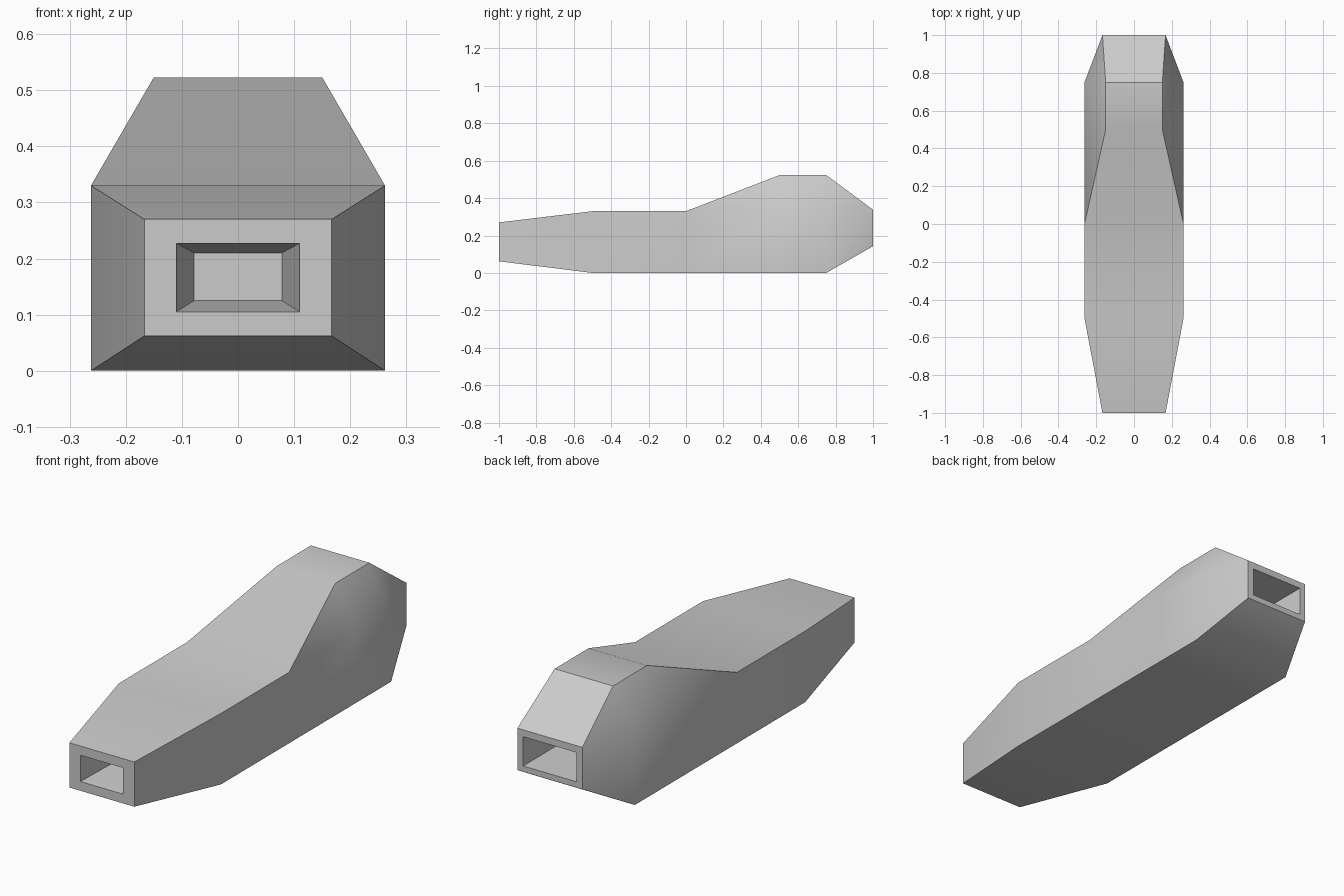
import bpy
import bmesh
import math

cube = bpy.data.objects.get("Cube")
if cube:
    bpy.data.objects.remove(cube, do_unlink=True)

# One grey paint for the whole shell
paint = bpy.data.materials.new("plain_grey")
paint.use_nodes = True
grey = (0.6, 0.6, 0.6, 1)
paint.diffuse_color = grey
paint.node_tree.nodes["Principled BSDF"].inputs["Base Color"].default_value = grey

# Cross-sections: y, half width, bottom, shoulder height, half width of top, top
FULL, ROOF = 0.262, 0.15
STATIONS = [
    (-0.75, 0.078, 0.125, 0.21, 0.078, 0.21),    # front recess floor
    (-1.0, 0.11, 0.105, 0.227, 0.11, 0.227),     # front recess rim
    (-1.0, 0.167, 0.062, 0.27, 0.167, 0.27),     # nose
    (-0.5, FULL, 0, 0.33, FULL, 0.33),
    (0.0, FULL, 0, 0.33, FULL, 0.33),
    (0.5, FULL, 0, 0.33, ROOF, 0.523),           # hump
    (0.75, FULL, 0, 0.33, ROOF, 0.523),
    (1.0, 0.167, 0.143, 0.338, 0.167, 0.338),    # tail
    (1.0, 0.137, 0.17, 0.306, 0.137, 0.306),     # rear recess rim
    (0.65, 0.125, 0.18, 0.296, 0.125, 0.296),    # rear recess floor
]


def section(bm, y, wide, low, shoulder, roof, top):
    """Ring of six corners; the shoulder and top share a vertex where they meet."""
    right = [bm.verts.new((wide, y, low)), bm.verts.new((wide, y, shoulder))]
    left = [bm.verts.new((-wide, y, low)), bm.verts.new((-wide, y, shoulder))]
    if top > shoulder:
        right.append(bm.verts.new((roof, y, top)))
        left.append(bm.verts.new((-roof, y, top)))
    else:
        right.append(right[-1])
        left.append(left[-1])
    return right + left[::-1]


def add_face(bm, corners):
    unique = list(dict.fromkeys(corners))
    if len(unique) > 2:
        bm.faces.new(unique)


# Body: loft through the sections, turning inward at both ends
bm = bmesh.new()
rings = [section(bm, *s) for s in STATIONS]
for a, b in zip(rings, rings[1:]):
    for i in range(6):
        j = (i + 1) % 6
        add_face(bm, [a[i], a[j], b[j], b[i]])
add_face(bm, rings[0])
add_face(bm, rings[-1])
bmesh.ops.recalc_face_normals(bm, faces=bm.faces)

mesh = bpy.data.meshes.new("body_shell")
bm.to_mesh(mesh)
bm.free()
mesh.materials.append(paint)
body = bpy.data.objects.new("body_shell", mesh)
bpy.context.collection.objects.link(body)

# Soft bends along the body, crisp ridges and rims
bpy.ops.object.select_all(action="DESELECT")
body.select_set(True)
bpy.context.view_layer.objects.active = body
bpy.ops.object.shade_smooth_by_angle(angle=math.radians(32))
